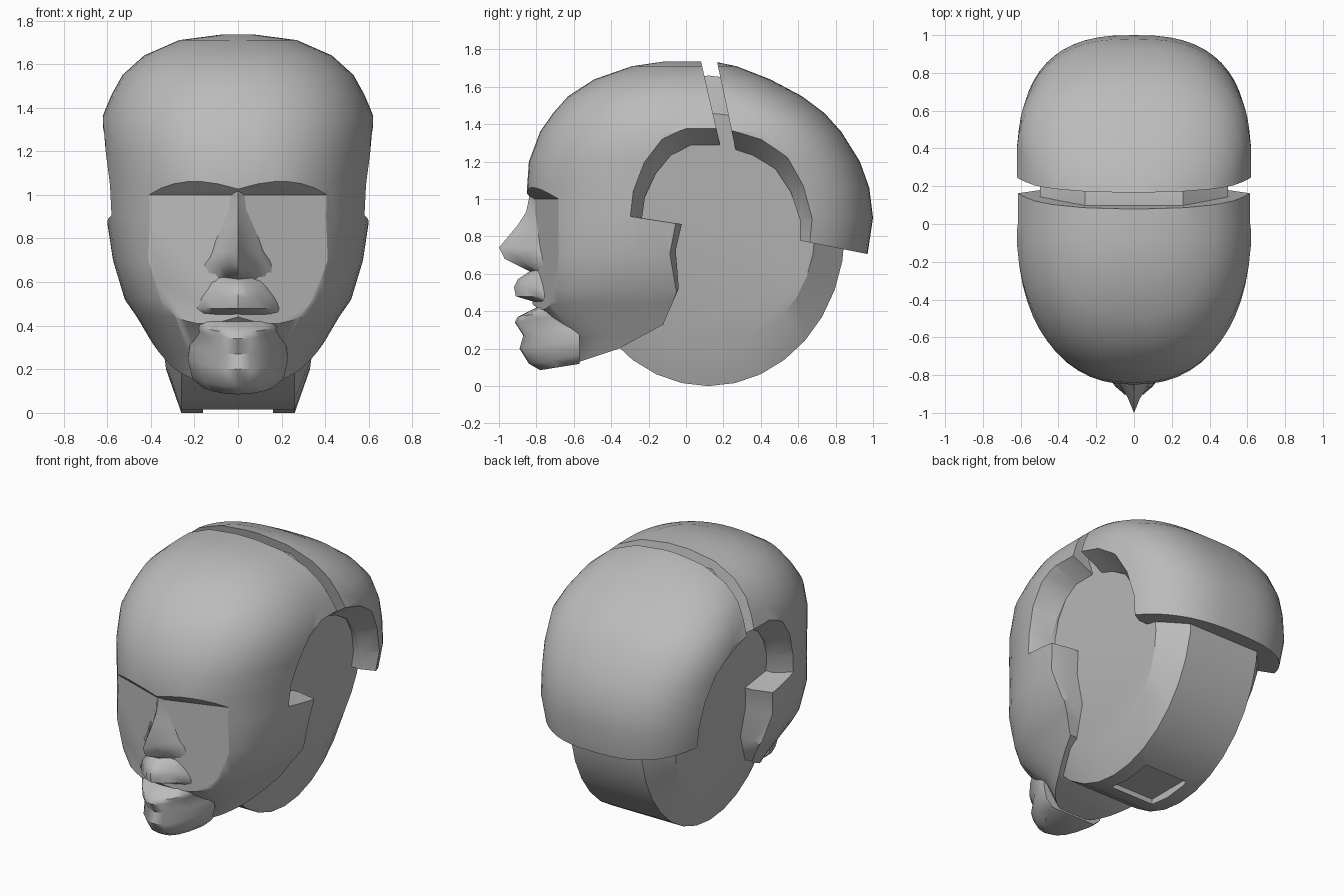
import bpy, bmesh, math

cube = bpy.data.objects.get("Cube")
if cube:
    bpy.data.objects.remove(cube, do_unlink=True)

grey = bpy.data.materials.new("plain_grey")
grey.use_nodes = True
grey.diffuse_color = (0.5, 0.5, 0.5, 1)
grey.node_tree.nodes["Principled BSDF"].inputs["Base Color"].default_value = (0.5, 0.5, 0.5, 1)


def loft(name, rings):
    """Skin a closed solid through rings that have equal point counts."""
    bm = bmesh.new()
    loops = [[bm.verts.new(p) for p in ring] for ring in rings]
    count = len(loops[0])
    for a, b in zip(loops, loops[1:]):
        for i in range(count):
            j = (i + 1) % count
            bm.faces.new((a[i], a[j], b[j], b[i]))
    bm.faces.new(loops[0])
    bm.faces.new(loops[-1])
    bmesh.ops.recalc_face_normals(bm, faces=bm.faces[:])
    mesh = bpy.data.meshes.new(name)
    bm.to_mesh(mesh)
    bm.free()
    mesh.materials.append(grey)
    obj = bpy.data.objects.new(name, mesh)
    bpy.context.collection.objects.link(obj)
    return obj


def activate(obj):
    bpy.ops.object.select_all(action="DESELECT")
    obj.select_set(True)
    bpy.context.view_layer.objects.active = obj


def boolean(obj, cutter, operation):
    mod = obj.modifiers.new("cut", "BOOLEAN")
    mod.solver = "EXACT"
    mod.operation = operation
    mod.object = cutter
    activate(obj)
    bpy.ops.object.modifier_apply(modifier=mod.name)
    bpy.data.objects.remove(cutter, do_unlink=True)


def smooth(obj, degrees=30):
    activate(obj)
    bpy.ops.object.shade_smooth_by_angle(angle=math.radians(degrees))


def prism(name, profile, half):
    """Extrude a side profile of (y, z) points across the width."""
    return loft(name, [[(x, y, z) for y, z in profile] for x in (-half, half)])


# Head rows: height, half width, front depth, back depth
HEAD = [
    (1.735, .08, .12, .15), (1.71, .27, .29, .27), (1.64, .43, .49, .45),
    (1.55, .53, .63, .62), (1.46, .58, .71, .74), (1.36, .622, .78, .83),
    (1.2, .62, .84, .93), (1.06, .61, .85, .98), (.9, .605, .85, 1),
    (.7, .575, .84, .97), (.52, .52, .83, .9), (.44, .465, .82, .8),
    (.26, .36, .63, .7), (.08, .25, .57, .6),
]


def head_ring(z, width, front, back, count=56):
    straight = back * min(.37, 1.8 - z)
    ring = []
    for i in range(count):
        a = math.tau * i / count
        c, s = math.cos(a), math.sin(a)
        power = 2.3 if s < 0 and z > .8 else 2.6
        x = math.copysign(abs(c) ** (2 / power), c) * width
        reach = abs(s) ** (2 / power)
        if abs(s) < .001:
            y = 0
        elif s > 0:
            y = straight + (back - straight) * reach
        else:
            y = -front * reach
        ring.append((x, y, z))
    return ring


# Side opening, tapering inwards towards the flat core
WINDOW = [
    (-.06, .87), (-.32, .91), (-.3, 1.05), (-.23, 1.2), (-.13, 1.32), (0, 1.38),
    (.2, 1.38), (.4, 1.32), (.55, 1.23), (.65, 1.08), (.71, .9), (.71, .6),
    (.3, 0), (-.18, .22), (-.08, .45), (-.1, .7),
]


def window_cutter(side):
    steps = [(.2, .82), (.47, .82), (.62, 1), (.8, 1.2)]
    return loft("window_cutter", [
        [(side * x, .15 + (y - .15) * k, .85 + (z - .85) * k) for y, z in WINDOW]
        for x, k in steps])


def socket_cutter(side):
    """Wedge that flattens one cheek and leaves a sloping brow above it."""
    lower, upper = [], []
    for x, depth in ((-.02, 0), (.47, 0), (.47, .44), (-.02, .28)):
        y = -.82 + .34 * x - depth
        lower.append((side * x, y, .3))
        upper.append((side * x, y, 1 + .9 * depth))
    return loft("socket_cutter", [lower, upper])


# Front and rear shells cut from the same head form
FRONT = [(-1.2, 2), (.02, 2), (.18, 1.3), (.17, .6), (-.1, .34), (-.36, .2),
         (-.6, .12), (-1.2, .1)]
REAR = [(.11, 2), (.27, 1.24), (.4, .82), (1.2, .66), (1.2, 2)]
for name, profile in (("face_shell", FRONT), ("rear_shell", REAR)):
    shell = loft(name, [head_ring(*row) for row in HEAD])
    boolean(shell, prism("profile_cutter", profile, 1), "INTERSECT")
    for side in (-1, 1):
        boolean(shell, window_cutter(side), "DIFFERENCE")
        if name == "face_shell":
            boolean(shell, socket_cutter(side), "DIFFERENCE")
    smooth(shell)


# Inner core: wide band with chamfers and leaning flat sides
def core_ring(side, cap, count=32):
    ring = []
    for i in range(count):
        a = math.tau * i / count
        y = .12 + (.57 if cap else .73) * math.cos(a)
        z = .83 + (.63 if cap else .83) * math.sin(a)
        x = .33 + .17 * (z - .2) / 1.27 if cap else .26
        ring.append((side * x, y, z))
    return ring


core = loft("inner_core", [core_ring(-1, True), core_ring(-1, False),
                           core_ring(1, False), core_ring(1, True)])
boolean(core, prism("neck_cutter", [(-.02, -.1), (.3, -.1), (.3, .05), (-.02, .05)], .16),
        "DIFFERENCE")
smooth(core, 25)


# Facial features: rows of height, half width, front y, back y
def feature(name, rows, bulge, rise=0, count=8):
    rings = []
    for z, width, front, back in rows:
        outline = []
        for i in range(count + 1):
            s = 2 * i / count - 1
            outline.append((width * s, front + (back - front) * abs(s) ** bulge))
        outline += [(width, -.57), (-width, -.57)]
        rings.append([(x, y, z + rise * (y - front)) for x, y in outline])
    smooth(loft(name, rings), 45)


feature("nose", [
    (1.08, .06, -.84, -.8), (1, .12, -.84, -.75), (.93, .1, -.855, -.75),
    (.86, .11, -.9, -.75), (.74, .13, -1, -.76), (.68, .17, -.97, -.75),
    (.61, .18, -.83, -.74)], .8)
feature("upper_lip", [
    (.63, .12, -.81, -.76), (.57, .16, -.9, -.74), (.53, .19, -.92, -.73),
    (.48, .21, -.91, -.73), (.45, .21, -.81, -.73)], 1.5)
feature("lower_lip_and_chin", [
    (.42, .21, -.8, -.7), (.37, .21, -.9, -.68), (.34, .2, -.915, -.66),
    (.27, .22, -.87, -.62), (.2, .23, -.89, -.6), (.12, .21, -.84, -.6),
    (.085, .16, -.78, -.6)], 2.2, .16)
